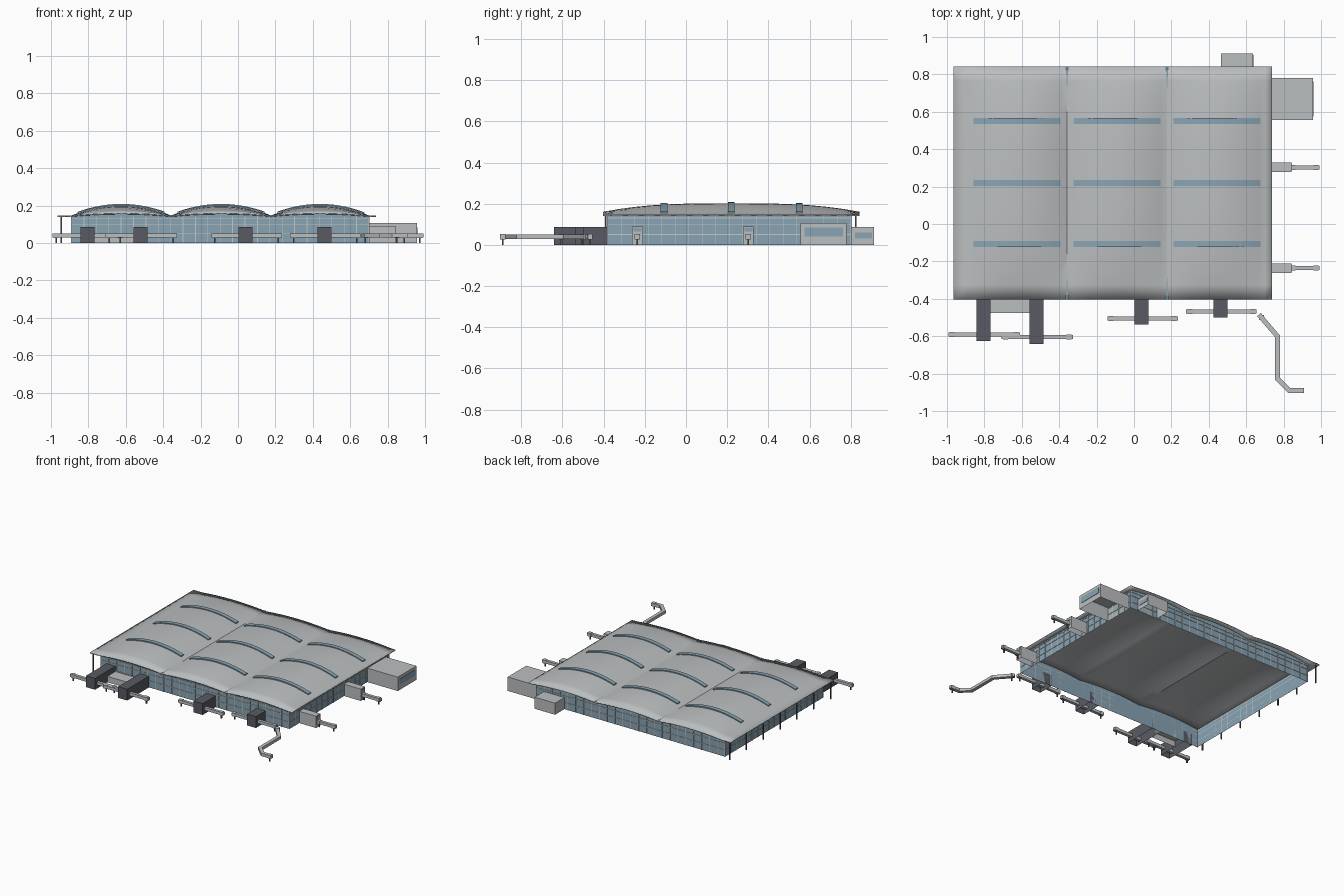
import bpy, bmesh
from mathutils import Vector

if "Cube" in bpy.data.objects:
    bpy.data.objects.remove(bpy.data.objects["Cube"])


def material(name, r, g, b):
    m = bpy.data.materials.new(name)
    m.use_nodes = True
    m.diffuse_color = (r, g, b, 1)
    m.node_tree.nodes["Principled BSDF"].inputs["Base Color"].default_value = (r, g, b, 1)
    return m


GREY = material("light grey metal", 0.50, 0.52, 0.53)
GLASS = material("blue glass", 0.25, 0.37, 0.45)
DARK = material("dark grey cladding", 0.10, 0.105, 0.125)
FRAME = material("pale window frame", 0.55, 0.58, 0.58)


def finish(name, bm, mat, smooth=False):
    bmesh.ops.recalc_face_normals(bm, faces=bm.faces)
    me = bpy.data.meshes.new(name)
    bm.to_mesh(me)
    bm.free()
    me.materials.append(mat)
    ob = bpy.data.objects.new(name, me)
    bpy.context.collection.objects.link(ob)
    if smooth:
        bpy.ops.object.select_all(action="DESELECT")
        bpy.context.view_layer.objects.active = ob
        ob.select_set(True)
        bpy.ops.object.shade_smooth_by_angle()
    return ob


def add_box(bm, lo, hi, open_bottom=False):
    geo = bmesh.ops.create_cube(bm, size=1)
    lo, hi = Vector(lo), Vector(hi)
    for v in geo["verts"]:
        v.co = [(a + b) / 2 + c * (b - a) for a, b, c in zip(lo, hi, v.co)]
    if open_bottom:
        faces = {f for v in geo["verts"] for f in v.link_faces}
        low = min(faces, key=lambda f: f.calc_center_median().z)
        bmesh.ops.delete(bm, geom=[low], context="FACES_ONLY")


def box(name, lo, hi, mat, open_bottom=False):
    bm = bmesh.new()
    add_box(bm, lo, hi, open_bottom)
    return finish(name, bm, mat)


# Overall plan: three vaults side by side
X0, X1, Y0, Y1 = -0.89, 0.70, -0.38, 0.80
EAVE = 0.147
VALLEYS = [X0, -0.358, 0.177, X1]
VAULTS = list(zip(VALLEYS, VALLEYS[1:]))
ROOF_Y0, ROOF_Y1 = -0.403, 0.843


def spread(a, b, n):
    return [a + (b - a) * i / n for i in range(n + 1)]


def roof_z(x, y):
    t = abs(2 * (y - ROOF_Y0) / (ROOF_Y1 - ROOF_Y0) - 1)
    for a, b in VAULTS:
        if a < x < b:
            u = (2 * x - a - b) / (b - a)
            return EAVE + 0.055 * (1 - u * u) * (1 - 0.75 * t ** 3)
    return EAVE


# Vaulted roof sheet
bm = bmesh.new()
xs = [-0.965] + sorted({x for a, b in VAULTS for x in spread(a, b, 16)}) + [0.737]
ys = spread(ROOF_Y0, ROOF_Y1, 16)
rows = [[bm.verts.new((x, y, roof_z(x, y))) for x in xs] for y in ys]
for r, s in zip(rows, rows[1:]):
    for i in range(len(xs) - 1):
        bm.faces.new((r[i], r[i + 1], s[i + 1], s[i]))
roof = finish("vaulted_roof", bm, GREY, True)
if roof.data.polygons[0].normal.z < 0:
    roof.data.flip_normals()
mod = roof.modifiers.new("thickness", "SOLIDIFY")
mod.thickness = 0.007
mod.offset = -1

# Glass walls, rising to the underside of the roof
bm = bmesh.new()
wx = [x for x in xs if X0 <= x <= X1]
path = [(x, Y0) for x in wx] + [(X1, Y1)] + [(x, Y1) for x in reversed(wx[:-1])]
low = [bm.verts.new((x, y, 0)) for x, y in path]
top = [bm.verts.new((x, y, roof_z(x, y) - 0.003)) for x, y in path]
for i in range(len(path)):
    j = (i + 1) % len(path)
    bm.faces.new((low[i], low[j], top[j], top[i]))
finish("glass_walls", bm, GLASS)

# Window frames on all four walls
bm = bmesh.new()
W, D, TOP = 0.002, 0.003, 0.141
for x in spread(X0, X1, 24):
    add_box(bm, (x - W, Y0 - D, 0), (x + W, Y0, TOP))
    add_box(bm, (x - W, Y1, 0), (x + W, Y1 + D, TOP))
for y in spread(Y0, Y1, 18):
    add_box(bm, (X0 - D, y - W, 0), (X0, y + W, TOP))
    add_box(bm, (X1, y - W, 0), (X1 + D, y + W, TOP))
for z in (0.05, 0.1, 0.13):
    for y in (Y0 - D, Y1):
        add_box(bm, (X0, y, z - W), (X1, y + D, z + W))
    for x in (X0 - D, X1):
        add_box(bm, (x, Y0, z - W), (x + D, Y1, z + W))
finish("window_frames", bm, FRAME)

# Curved skylight strips, three on each vault
for a, b in ((-0.858, -0.393), (-0.324, 0.142), (0.211, 0.677)):
    for y in (-0.107, 0.22, 0.55):
        bm = bmesh.new()
        rings = []
        for x in spread(a, b, 14):
            z = roof_z(x, y)
            rings.append([bm.verts.new((x, y + dy, z + dz)) for dy, dz in
                          ((-0.016, -0.004), (0.016, -0.004), (0.016, 0.007), (-0.016, 0.007))])
        for p, q in zip(rings, rings[1:]):
            for i in range(4):
                j = (i + 1) % 4
                bm.faces.new((p[i], p[j], q[j], q[i]))
        bm.faces.new(rings[0])
        bm.faces.new(rings[-1])
        finish("skylight", bm, GLASS)

# Slim glazed wedges in the valleys at the eaves
for x in VALLEYS[1:3]:
    for y, inner in ((ROOF_Y0, -0.27), (ROOF_Y1, 0.71)):
        bm = bmesh.new()
        z = EAVE + 0.004
        bm.faces.new([bm.verts.new(p) for p in
                      ((x - 0.006, y, z), (x + 0.006, y, z), (x, inner, z))])
        finish("valley_glazing", bm, GLASS)

# Columns under the deep side eave
for y in spread(-0.39, 0.825, 6):
    box("eave_column", (-0.949, y - 0.004, 0), (-0.941, y + 0.004, EAVE - 0.004), DARK)

# Annexes with window bands
box("side_annex", (X1, 0.556, 0), (0.957, 0.78, 0.106), GREY, True)
box("side_annex_window", (0.957, 0.575, 0.04), (0.96, 0.762, 0.084), GLASS)
box("back_annex", (0.465, Y1, 0), (0.637, 0.912, 0.088), GREY, True)
box("back_annex_window", (0.637, 0.82, 0.032), (0.64, 0.903, 0.06), GLASS)
box("front_annex", (-0.77, -0.476, 0), (-0.56, Y0, 0.045), GREY, True)

# Dark gate halls along the front
for x, y in ((-0.805, -0.625), (-0.522, -0.642), (0.04, -0.537), (0.463, -0.5)):
    box("gate_hall", (x - 0.038, y, 0), (x + 0.038, Y0, 0.086), DARK, True)


def bridge(name, points, half=0.011):
    """Boarding bridge: a square tube swept along a plan path, with legs at its ends."""
    bm = bmesh.new()
    pts = [Vector((x, y, 0)) for x, y in points]
    rings = []
    for i, p in enumerate(pts):
        d0 = (p - pts[i - 1]).normalized() if i else (pts[1] - p).normalized()
        d1 = (pts[i + 1] - p).normalized() if i < len(pts) - 1 else d0
        d = (d0 + d1).normalized()
        side = Vector((-d.y, d.x, 0)) * half / d.dot(d0)
        rings.append([bm.verts.new(p + side * s + Vector((0, 0, z)))
                      for s, z in ((-1, 0.028), (1, 0.028), (1, 0.05), (-1, 0.05))])
    for p, q in zip(rings, rings[1:]):
        for i in range(4):
            j = (i + 1) % 4
            bm.faces.new((p[i], p[j], q[j], q[i]))
    bm.faces.new(rings[0])
    bm.faces.new(rings[-1])
    finish(name, bm, GREY)
    for end, nxt in ((pts[0], pts[1]), (pts[-1], pts[-2])):
        c = end + (nxt - end).normalized() * 0.02
        box(name + "_leg", (c.x - 0.004, c.y - 0.004, 0), (c.x + 0.004, c.y + 0.004, 0.03), DARK)
        box(name + "_cab", (c.x - 0.013, c.y - 0.013, 0.026), (c.x + 0.013, c.y + 0.013, 0.052), GREY)


# Bridges parallel to the front
for a, b, y in ((-1.0, -0.61, -0.591), (-0.715, -0.327, -0.605),
                (-0.15, 0.235, -0.505), (0.272, 0.656, -0.468)):
    bridge("front_bridge", [(a + 0.007, y), (b, y)])

# Side gates with their bridges
for y in (0.303, -0.236):
    box("side_gate", (X1, y - 0.026, 0), (0.841, y + 0.026, 0.09), GREY, True)
    box("side_gate_window", (0.841, y - 0.02, 0.064), (0.844, y + 0.02, 0.084), GLASS)
    bridge("side_bridge", [(0.83, y), (0.993, y)])

# Bent bridge off the front corner
bridge("bent_bridge", [(0.668, -0.485), (0.767, -0.6), (0.767, -0.828),
                       (0.83, -0.89), (0.91, -0.89)], 0.013)
